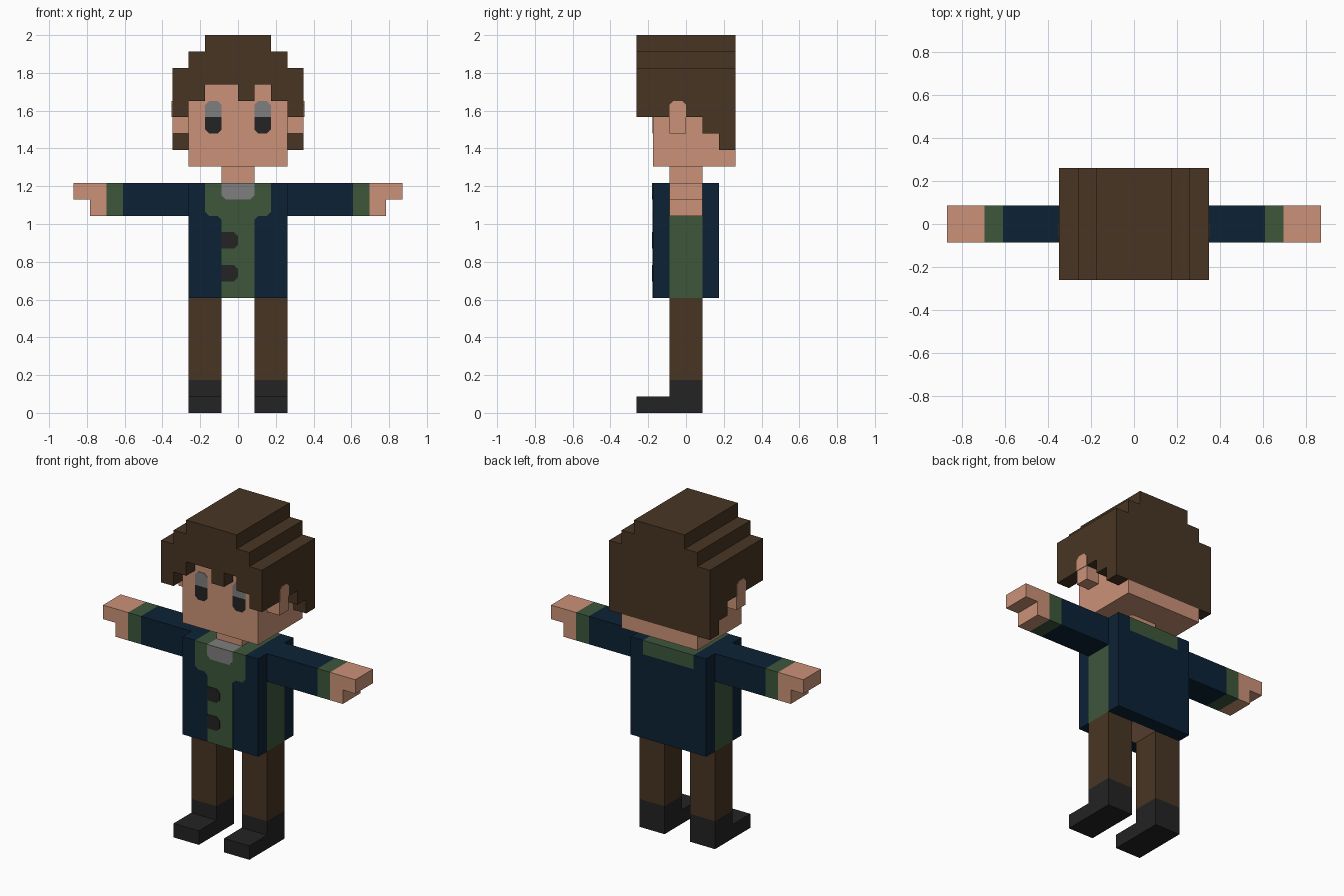
import bpy, bmesh
from mathutils import Vector

if "Cube" in bpy.data.objects:
    bpy.data.objects.remove(bpy.data.objects["Cube"])

U = 2 / 23        # block size: the figure is 23 blocks tall
T = 0.035         # thickness of painted plates, in blocks


def material(name, srgb):
    m = bpy.data.materials.new(name)
    lin = [((c / 255 + 0.055) / 1.055) ** 2.4 if c > 10 else c / 255 / 12.92 for c in srgb]
    m.diffuse_color = (*lin, 1)
    m.use_nodes = True
    m.node_tree.nodes["Principled BSDF"].inputs["Base Color"].default_value = m.diffuse_color
    return m


BROWN = material("brown", (72, 53, 36))
SKIN = material("skin", (203, 146, 120))
NAVY = material("navy", (12, 34, 54))
GREEN = material("green", (61, 86, 59))
BLACK = material("black", (35, 35, 35))
GREY = material("grey", (126, 126, 126))


def finish(name, bm, mats):
    bmesh.ops.recalc_face_normals(bm, faces=bm.faces)
    me = bpy.data.meshes.new(name)
    bm.to_mesh(me)
    bm.free()
    for m in mats:
        me.materials.append(m)
    ob = bpy.data.objects.new(name, me)
    bpy.context.collection.objects.link(ob)
    return ob


def prism(name, outline, axis, lo, hi, mat):
    """Extrude an outline, given in the two other axes, along x, y or z (in blocks)."""
    bm = bmesh.new()
    place = {"x": lambda a, b, d: (d, a, b),
             "y": lambda a, b, d: (a, d, b),
             "z": lambda a, b, d: (a, b, d)}[axis]
    face = bm.faces.new([bm.verts.new(Vector(place(a, b, lo)) * U) for a, b in outline])
    out = bmesh.ops.extrude_face_region(bm, geom=[face])
    moved = [v for v in out["geom"] if isinstance(v, bmesh.types.BMVert)]
    bmesh.ops.translate(bm, verts=moved, vec=Vector(place(0, 0, hi - lo)) * U)
    return finish(name, bm, [mat])


def rect(a0, a1, b0, b1):
    return [(a0, b0), (a1, b0), (a1, b1), (a0, b1)]


def box(name, x, y, z, mat):
    return prism(name, rect(*x, *y), "z", *z, mat)


def clipped(a0, a1, b0, b1, corners, c=0.25):
    """Rectangle with the named corners cut (bl, br, tr, tl)."""
    out = []
    for key, a, b, sa, sb in (("bl", a0, b0, 1, 1), ("br", a1, b0, -1, 1),
                              ("tr", a1, b1, -1, -1), ("tl", a0, b1, 1, -1)):
        if key not in corners:
            out.append((a, b))
        else:
            pair = [(a, b + sb * c), (a + sa * c, b)]
            out += pair if key in ("bl", "tr") else pair[::-1]
    return out


def mirrored(outline):
    return [(-a, b) for a, b in outline]


# Coat: one block, cut into panels and coloured by side and position
bm = bmesh.new()
bmesh.ops.create_cube(bm, size=1)
for v in bm.verts:
    v.co = Vector((v.co.x * 6, v.co.y * 4, v.co.z * 7 + 10.5)) * U
for axis, cuts in ((0, (-2, -1, 1, 2)), (1, (-1, 1)), (2, (13,))):
    for c in cuts:
        n = Vector((0, 0, 0))
        n[axis] = 1
        bmesh.ops.bisect_plane(bm, geom=bm.verts[:] + bm.edges[:] + bm.faces[:],
                               plane_co=n * c * U, plane_no=n)
bm.normal_update()
for f in bm.faces:
    p, n = f.calc_center_median() / U, f.normal
    if n.z > 0.5:        # green collar with a grey shirt patch in front of the neck
        f.material_index = 2 if abs(p.x) < 1 and p.y < -1 else int(abs(p.x) < 2)
    elif n.z < -0.5:     # underside between the legs
        f.material_index = 3 if abs(p.x) < 1 and abs(p.y) < 1 else 0
    elif n.y > 0.5:      # collar band across the back
        f.material_index = int(abs(p.x) < 2 and p.z > 13)
    elif abs(n.x) > 0.5:  # side gusset
        f.material_index = int(abs(p.y) < 1)
finish("coat", bm, [NAVY, GREEN, GREY, SKIN])

# Waistcoat front, shirt and buttons
half = [(1, 7), (1, 11.75), (1.25, 12), (1.75, 12), (2, 12.25), (2, 14)]
prism("waistcoat", half + mirrored(half)[::-1], "y", -2 - T, -2, GREEN)
prism("shirt", clipped(-1, 1, 13, 14, ("bl", "br")), "y", -2 - 2 * T, -2 - T, GREY)
for z in (8, 10):
    prism("button", clipped(-1, 0, z, z + 1, ("br", "tr")), "y", -2 - 2 * T, -2 - T, BLACK)

# Legs, shoes and arms, one set per side
for s, side in ((1, "left"), (-1, "right")):
    def span(a, b):
        return (a, b) if s > 0 else (-b, -a)

    box(side + "_leg", span(1, 3), (-1, 1), (2, 7), BROWN)
    shoe = [(-3, 0), (1, 0), (1, 2), (-1, 2), (-1, 1), (-3, 1)]
    prism(side + "_shoe", shoe, "x", *span(1, 3), BLACK)
    box(side + "_sleeve", span(3, 7), (-1, 1), (12, 14), NAVY)
    box(side + "_cuff", span(7, 8), (-1, 1), (12, 14), GREEN)
    hand = [(8, 12), (9, 12), (9, 13), (10, 13), (10, 14), (8, 14)]
    prism(side + "_hand", hand if s > 0 else mirrored(hand), "y", -1, 1, SKIN)

    # Ear, with its upper half lying over the hair
    box(side + "_ear", span(3, 4), (-1, 0), (17, 18), SKIN)
    prism(side + "_ear_top", clipped(-1, 0, 18, 19, ("tl", "tr")), "x", *span(4, 4 + T), SKIN)

    # Eye: dark lower block and grey upper block
    prism(side + "_pupil", clipped(*span(1, 2), 17, 18, ("bl", "br")), "y", -2 - T, -2, BLACK)
    prism(side + "_eye_top", clipped(*span(1, 2), 18, 19, ("tl", "tr")), "y", -2 - T, -2, GREY)

    # Hair at the side, stepping down toward the back
    side_hair = [(-2, 18), (1, 18), (1, 17), (2, 17), (2, 16), (3, 16), (3, 20), (-2, 20)]
    prism(side + "_side_hair", side_hair, "x", *span(3, 4), BROWN)

# Neck and head
box("neck", (-1, 1), (-1, 1), (14, 15), SKIN)
head = [(-2, 15), (3, 15), (3, 16), (2, 16), (2, 20), (-2, 20)]
prism("head", head, "x", -3, 3, SKIN)

# Hair: stepped crown, back panel and notched fringe
steps = [(4, 21), (3, 21), (3, 22), (2, 22), (2, 23)]
crown = steps + mirrored(steps)[::-1]
prism("hair_crown", [(4, 20)] + crown + [(-4, 20)], "y", -2, 3, BROWN)
box("hair_back", (-3, 3), (2, 3), (16, 20), BROWN)
locks = [(-4, 18), (-3, 18), (-3, 19), (-2, 19), (-2, 20), (0, 20), (0, 19),
         (1, 19), (1, 20), (2, 20), (2, 19), (3, 19), (3, 18), (4, 18)]
prism("hair_fringe", locks + crown, "y", -3, -2, BROWN)
